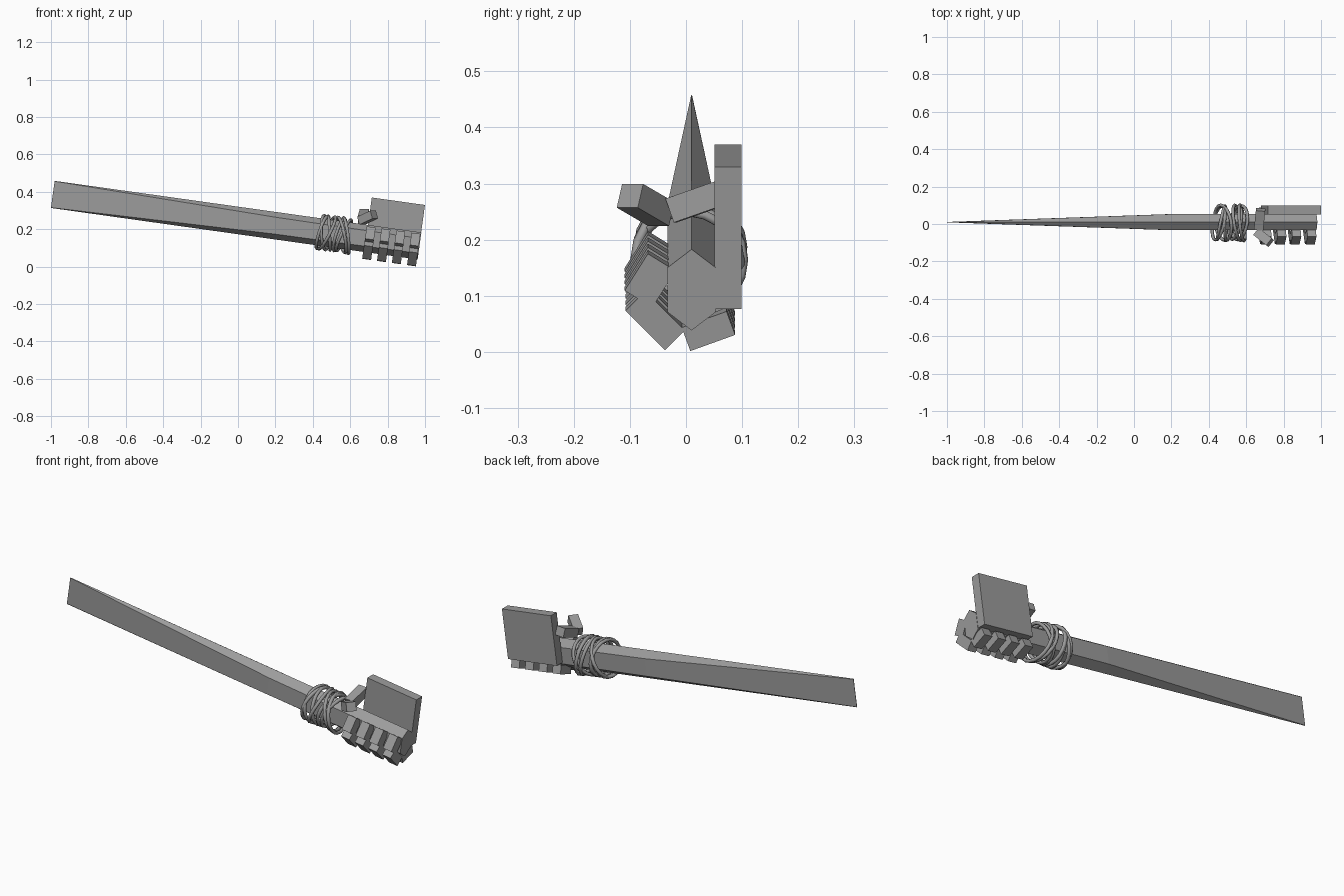
import bpy, bmesh, math, random
from mathutils import Matrix, Vector

if "Cube" in bpy.data.objects:
    bpy.data.objects.remove(bpy.data.objects["Cube"], do_unlink=True)

random.seed(4)
grey = bpy.data.materials.new("plain grey")
grey.use_nodes = True
grey.diffuse_color = (0.33, 0.33, 0.33, 1)
grey.node_tree.nodes["Principled BSDF"].inputs["Base Color"].default_value = (0.33, 0.33, 0.33, 1)

# Tilted frame: local x runs along the shaft, local z is its upper side
FRAME = Matrix.Translation((0, 0, 0.247)) @ Matrix.Rotation(math.radians(8), 4, "Y")


def finish(name, bm, smooth=False):
    bmesh.ops.recalc_face_normals(bm, faces=bm.faces)
    mesh = bpy.data.meshes.new(name)
    bm.to_mesh(mesh)
    bm.free()
    mesh.materials.append(grey)
    for p in mesh.polygons:
        p.use_smooth = smooth
    ob = bpy.data.objects.new(name, mesh)
    bpy.context.collection.objects.link(ob)
    return ob


def box(name, matrix, size):
    bm = bmesh.new()
    bmesh.ops.create_cube(bm, size=1, matrix=matrix @ Matrix.Diagonal((*size, 1)))
    return finish(name, bm)


# Shaft: tall six-sided bar flattening to an upright chisel edge
bm = bmesh.new()
rings = []
for s, half_width, shoulder in ((-1.0, 0.001, 0.071), (0.2, 0.043, 0.045), (0.98, 0.043, 0.04)):
    section = [(0, 0.073), (1, shoulder), (1, -shoulder), (0, -0.073), (-1, -shoulder), (-1, shoulder)]
    rings.append([bm.verts.new(FRAME @ Vector((s, 0.01 + side * half_width, h))) for side, h in section])
for a, b in zip(rings, rings[1:]):
    for i in range(6):
        j = (i + 1) % 6
        bm.faces.new((a[i], a[j], b[j], b[i]))
bm.faces.new(rings[0])
bm.faces.new(rings[-1])
finish("shaft", bm)

# Binding: two bundles of crooked wire loops
MAJOR, MINOR = 20, 6
for bundle, s0 in enumerate((0.475, 0.565)):
    for k in range(4):
        tilt = (-1) ** k * random.uniform(8, 20)
        turn = random.uniform(-14, 14)
        m = (FRAME @ Matrix.Translation((s0 + 0.012 * (k - 1.5), 0.006, 0))
             @ Matrix.Rotation(math.radians(tilt), 4, "Y")
             @ Matrix.Rotation(math.radians(turn), 4, "Z"))
        radius = random.uniform(0.088, 0.098)
        bm = bmesh.new()
        grid = []
        for i in range(MAJOR):
            a = math.tau * i / MAJOR
            loop = []
            for j in range(MINOR):
                b = math.tau * j / MINOR
                r = radius + 0.009 * math.cos(b)
                loop.append(bm.verts.new(m @ Vector((0.009 * math.sin(b), r * math.cos(a), r * math.sin(a)))))
            grid.append(loop)
        for i in range(MAJOR):
            for j in range(MINOR):
                n, q = (i + 1) % MAJOR, (j + 1) % MINOR
                bm.faces.new((grid[i][j], grid[n][j], grid[n][q], grid[i][q]))
        finish(f"binding_loop_{bundle + 1}_{k + 1}", bm, smooth=True)

# Palm: square slab behind the shaft
box("palm", FRAME @ Matrix.Translation((0.835, 0.075, 0.093)), (0.287, 0.048, 0.256))

# Fingers: three blocks each, curling under and up the front of the shaft
# (y, height, angle, length, thickness)
JOINTS = {"base": (0.04, -0.075, 20, 0.085, 0.045),
          "middle": (-0.055, -0.056, 135, 0.1, 0.05),
          "tip": (-0.064, 0.016, 58, 0.078, 0.058)}
for finger, s in zip(("index", "middle", "ring", "little"), (0.71, 0.79, 0.87, 0.952)):
    for joint, (y, h, angle, length, thick) in JOINTS.items():
        m = FRAME @ Matrix.Translation((s, y, h)) @ Matrix.Rotation(math.radians(angle), 4, "X")
        box(f"{finger}_finger_{joint}", m, (0.048, length, thick))


# Thumb: two blocks reaching over the top of the shaft
def thumb_block(name, centre, direction, size):
    turn = Vector(direction).to_track_quat("Y", "Z").to_matrix().to_4x4()
    box(name, Matrix.Translation(centre) @ turn, size)


thumb_block("thumb_base", (0.672, 0.025, 0.27), (0.01, 0.1, 0.035), (0.05, 0.11, 0.045))
thumb_block("thumb_tip", (0.693, -0.072, 0.262), (0.075, -0.06, 0.035), (0.048, 0.095, 0.045))
